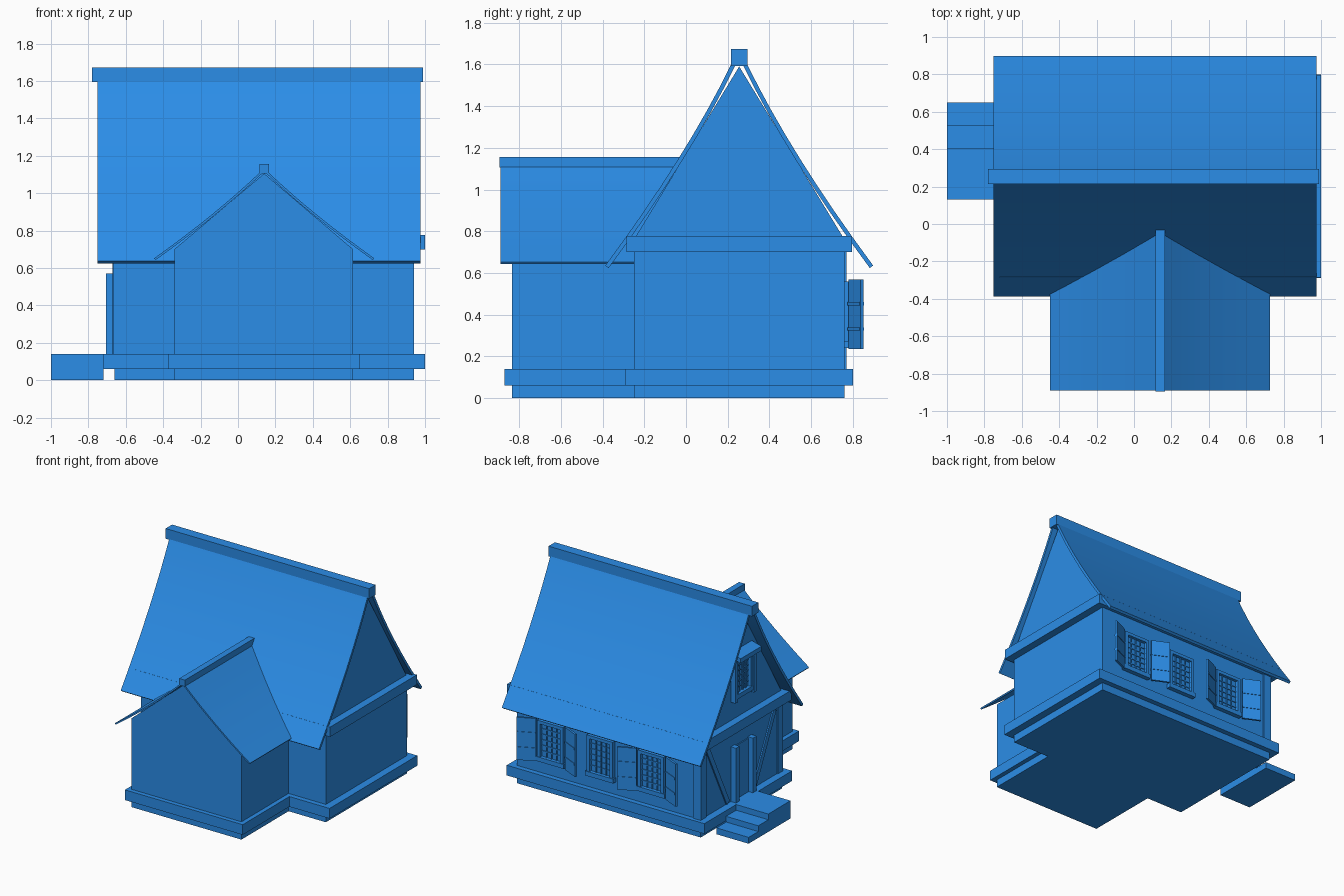
import bpy, bmesh, math
from mathutils import Vector, Matrix

if "Cube" in bpy.data.objects:
    bpy.data.objects.remove(bpy.data.objects["Cube"])

# Single blue used on every part
blue = bpy.data.materials.new('blue')
blue.diffuse_color = (.024, .266, .80, 1)
blue.use_nodes = True
blue.node_tree.nodes["Principled BSDF"].inputs["Base Color"].default_value = blue.diffuse_color


def finish(name, bm, smooth=False):
    bmesh.ops.recalc_face_normals(bm, faces=bm.faces)
    me = bpy.data.meshes.new(name)
    bm.to_mesh(me)
    bm.free()
    me.materials.append(blue)
    ob = bpy.data.objects.new(name, me)
    bpy.context.collection.objects.link(ob)
    if smooth:
        bpy.ops.object.select_all(action='DESELECT')
        ob.select_set(True)
        bpy.context.view_layer.objects.active = ob
        bpy.ops.object.shade_smooth_by_angle(angle=math.radians(25))
    return ob


def add_box(bm, x0, x1, y0, y1, z0, z1, mat=None):
    m = (Matrix.Translation(((x0 + x1) / 2, (y0 + y1) / 2, (z0 + z1) / 2))
         @ Matrix.Diagonal((x1 - x0, y1 - y0, z1 - z0, 1)))
    bmesh.ops.create_cube(bm, size=1, matrix=mat @ m if mat else m)


def boxes(name, *dims, mat=None):
    bm = bmesh.new()
    for d in dims:
        add_box(bm, *d, mat=mat)
    return finish(name, bm)


def prism(name, pts, axis, a, b, smooth=False):
    """Extrude a (horizontal, z) outline along x or y from a to b."""
    bm = bmesh.new()
    put = (lambda p, t: (t, p[0], p[1])) if axis == 'x' else (lambda p, t: (p[0], t, p[1]))
    lo = [bm.verts.new(put(p, a)) for p in pts]
    hi = [bm.verts.new(put(p, b)) for p in pts]
    n = len(pts)
    bm.faces.new(lo)
    bm.faces.new(hi[::-1])
    for i in range(n):
        bm.faces.new((lo[i], lo[(i + 1) % n], hi[(i + 1) % n], hi[i]))
    return finish(name, bm, smooth)


def roof_side(name, centre, side, p0, p1, p2, thick, axis, a, b):
    """One sagging roof sheet: quadratic curve from ridge to eave."""
    p0, p1, p2 = Vector(p0), Vector(p1), Vector(p2)
    top, under = [], []
    for i in range(9):
        t = i / 8
        p = p0 * (1 - t) ** 2 + p1 * 2 * t * (1 - t) + p2 * t * t
        d = ((p1 - p0) * (1 - t) + (p2 - p1) * t).normalized()
        q = p + Vector((d.y, -d.x)) * thick
        top.append((centre + side * p.x, p.y))
        under.append((centre + side * q.x, q.y))
    prism(name, top + under[::-1], axis, a, b, True)


# Walls of the house and the front wing
prism('main_walls', [(-.25, 0), (.76, 0), (.76, .76), (.255, 1.59), (-.25, .76)], 'x', -.66, .94)
prism('wing_walls', [(-.34, 0), (.615, 0), (.615, .70), (.14, 1.105), (-.34, .70)], 'y', -.835, -.2)

# Plinth trim and eaves beam
boxes('plinth_trim', (-.72, 1, -.29, .80, .06, .14))
boxes('wing_plinth_trim', (-.375, .65, -.87, -.29, .06, .14))
boxes('eaves_beam', (-.72, 1, -.285, .795, .70, .777))

# Roofs and ridge beams
for s, tag in ((1, 'a'), (-1, 'b')):
    roof_side('main_roof_' + tag, .255, s, (.036, 1.605), (.25, 1.165), (.642, .636),
              .02, 'x', -.75, .975)
    roof_side('wing_roof_' + tag, .14, s, (.015, 1.118), (.26, .885), (.588, .652),
              .012, 'y', -.89, 0)
boxes('main_ridge_beam', (-.78, .99, .215, .295, 1.593, 1.673))
boxes('wing_ridge_beam', (.115, .165, -.895, -.03, 1.105, 1.157))

# Side steps
boxes('door_steps', (-1, -.72, .13, .405, 0, .14),
      (-1, -.72, .405, .53, 0, .095), (-1, -.72, .53, .65, 0, .05))

# Timber framing on the left wall
boxes('corner_posts', (-.668, -.60, .70, .77, .14, .70), (-.668, -.64, -.25, -.19, .14, .70))


def brace(name, y0, z0, y1, z1, w=.02):
    d = Vector((y1 - y0, z1 - z0)).normalized() * w
    prism(name, [(y0 - d.y, z0 + d.x), (y1 - d.y, z1 + d.x),
                 (y1 + d.y, z1 - d.x), (y0 + d.y, z0 - d.x)], 'x', -.67, -.65)


brace('brace_back', .68, .66, .43, .15)
brace('brace_front', .10, .15, -.15, .66)

# Door with its two posts
boxes('door_posts', (-.705, -.65, .34, .385, .14, .57), (-.705, -.65, .13, .175, .14, .57))
boxes('door', (-.668, -.65, .175, .34, .14, .56))


def window(name, w, z0, z1, cols, rows, mat, f=.025):
    """Framed lattice window in a local x-z plane, outward is +y."""
    h = w / 2
    d = [(-h, -h + f, 0, .03, z0, z1), (h - f, h, 0, .03, z0, z1),
         (-h + f, h - f, 0, .03, z1 - f, z1), (-h - .01, h + .01, 0, .035, z0 - .01, z0 + f),
         (-h + f, h - f, -.01, .006, z0 + f, z1 - f)]
    for i in range(1, cols):
        x = -h + f + (w - 2 * f) * i / cols
        d.append((x - .004, x + .004, 0, .014, z0 + f, z1 - f))
    for i in range(1, rows):
        z = z0 + f + (z1 - z0 - 2 * f) * i / rows
        d.append((-h + f, h - f, 0, .012, z - .004, z + .004))
    boxes(name, *d, mat=mat)


# Three back windows
for i, x in enumerate((.63, .2, -.245)):
    window('back_window_%d' % (i + 1), .225, .25, .56, 4, 6, Matrix.Translation((x, .76, 0)))

# Half-open shutters on the outer two windows, each with two straps
for i, (x, s) in enumerate(((.755, 1), (.495, -1), (-.12, 1), (-.38, -1))):
    a = math.radians(25) if s > 0 else math.radians(155)
    m = Matrix.Translation((x, .785, 0)) @ Matrix.Rotation(a, 4, 'Z')
    boxes('shutter_%d' % (i + 1), (0, .14, -.008, .008, .235, .57),
          (0, .135, -.012, .012, .325, .34), (0, .135, -.012, .012, .445, .46), mat=m)

# Gable window on the left wall, with side posts and a hood
left = Matrix.Translation((-.66, .255, 0)) @ Matrix.Rotation(math.radians(90), 4, 'Z')
window('gable_window', .20, .95, 1.25, 4, 6, left)
boxes('gable_window_posts', (-.70, -.65, .355, .385, .92, 1.25), (-.70, -.65, .125, .155, .92, 1.25))
prism('gable_window_hood', [(-.745, 1.25), (-.65, 1.27), (-.65, 1.31), (-.745, 1.285)], 'y', .125, .385)
